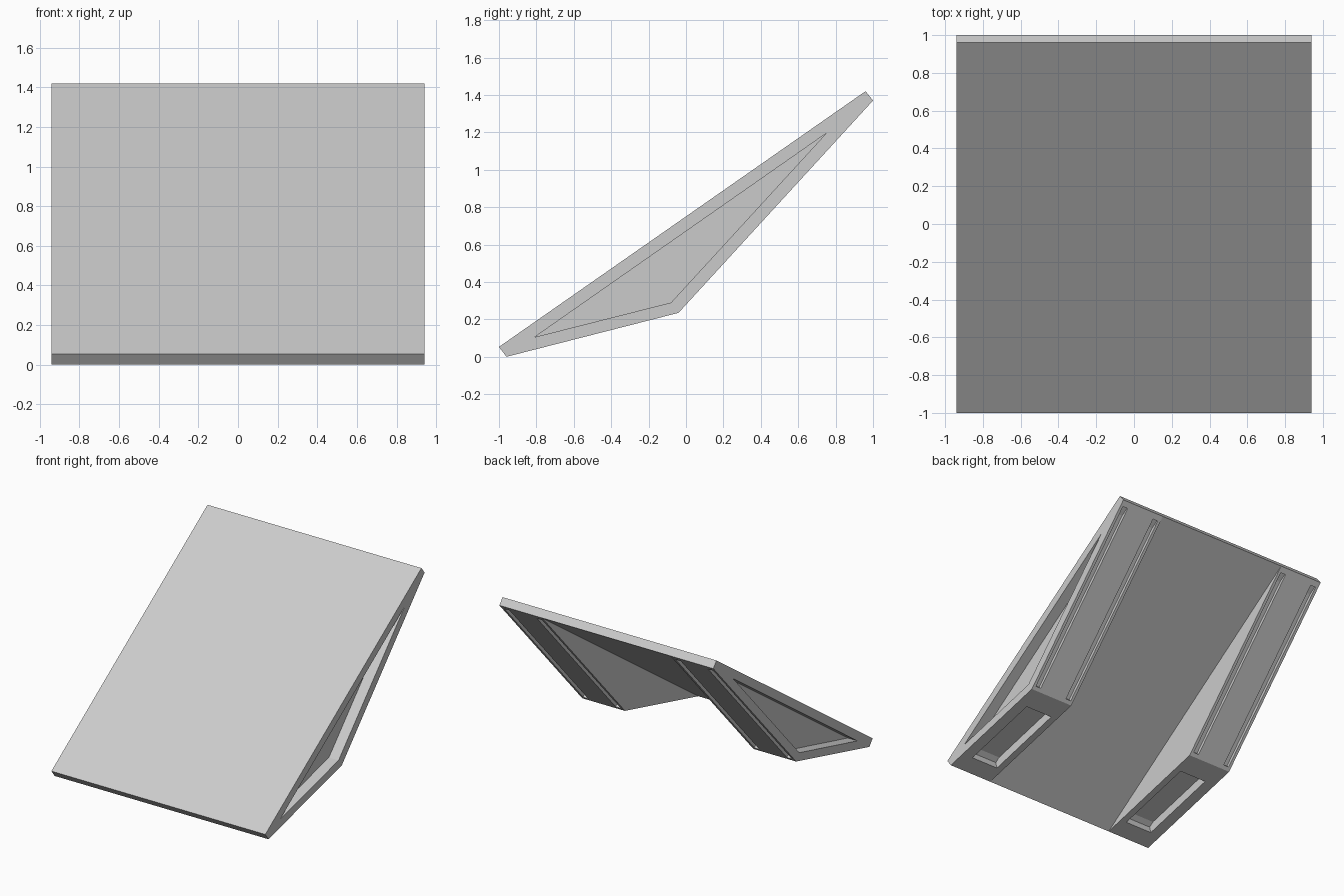
import bpy
from mathutils import Vector

if "Cube" in bpy.data.objects:
    bpy.data.objects.remove(bpy.data.objects["Cube"], do_unlink=True)

HALF = 0.94            # half width of the ramp
WIDE = 0.376           # width of each support
INNER = HALF - WIDE

grey = bpy.data.materials.new("light_grey")
grey.use_nodes = True
grey.diffuse_color = (0.6, 0.6, 0.6, 1)
grey.node_tree.nodes["Principled BSDF"].inputs["Base Color"].default_value = (0.6, 0.6, 0.6, 1)


def prism(name, profile, x0, x1):
    """Extrude a (y, z) profile along x."""
    n = len(profile)
    verts = [(x, y, z) for x in (x0, x1) for y, z in profile]
    faces = [tuple(range(n - 1, -1, -1)), tuple(range(n, 2 * n))]
    faces += [(i, (i + 1) % n, n + (i + 1) % n, n + i) for i in range(n)]
    mesh = bpy.data.meshes.new(name)
    mesh.from_pydata(verts, [], faces)
    mesh.materials.append(grey)
    obj = bpy.data.objects.new(name, mesh)
    bpy.context.collection.objects.link(obj)
    # make the normals point outwards
    area = sum(profile[i][0] * profile[(i + 1) % n][1] - profile[(i + 1) % n][0] * profile[i][1]
               for i in range(n))
    if area < 0:
        mesh.flip_normals()
    return obj


def slope_slot(start, end, a, b, depth):
    """Profile of a slot cut into the slope from start to end, from fraction a to b."""
    s, e = Vector(start), Vector(end)
    d = (e - s).normalized()
    inward = Vector((-d.y, d.x))
    p, q = s.lerp(e, a), s.lerp(e, b)
    return [tuple(v) for v in (p - inward * 0.05, q - inward * 0.05,
                               q + inward * depth, p + inward * depth)]


# Sloping deck
toe, knee, tip = (-0.96, 0.0), (-0.04, 0.235), (1.0, 1.37)
prism("ramp_deck", [toe, tip, (0.96, 1.42), (-1.0, 0.053)], -HALF, HALF)

# One support, at the outer edge of the deck
support = prism("left_support", [toe, knee, tip], INNER, HALF)


def across(b):
    """x position at a fraction of the support width, from the outer side."""
    return HALF - b * WIDE


# Side recess, underside recess and the two long grooves
cutters = [
    prism("side_recess_cutter", [(-0.81, 0.105), (-0.08, 0.29), (0.75, 1.195)],
          HALF - 0.085, HALF + 0.05),
    prism("underside_recess_cutter", slope_slot(toe, knee, 0.15, 0.82, 0.07),
          across(0.86), across(0.24)),
]
for b in (0.12, 0.88):
    cutters.append(prism("groove_cutter", slope_slot(knee, tip, 0.02, 0.97, 0.025),
                         across(b + 0.06), across(b - 0.06)))
for c in cutters:
    c.hide_render = True
    mod = support.modifiers.new("cut", 'BOOLEAN')
    mod.operation = 'DIFFERENCE'
    mod.solver = 'EXACT'
    mod.object = c

# Bake the cuts and drop the cutters
bpy.context.view_layer.update()
graph = bpy.context.evaluated_depsgraph_get()
baked = bpy.data.meshes.new_from_object(support.evaluated_get(graph))
support.modifiers.clear()
support.data = baked
for c in cutters:
    bpy.data.objects.remove(c, do_unlink=True)

# Mirrored support on the other side
mesh = baked.copy()
for v in mesh.vertices:
    v.co.x = -v.co.x
mesh.flip_normals()
other = bpy.data.objects.new("right_support", mesh)
bpy.context.collection.objects.link(other)
